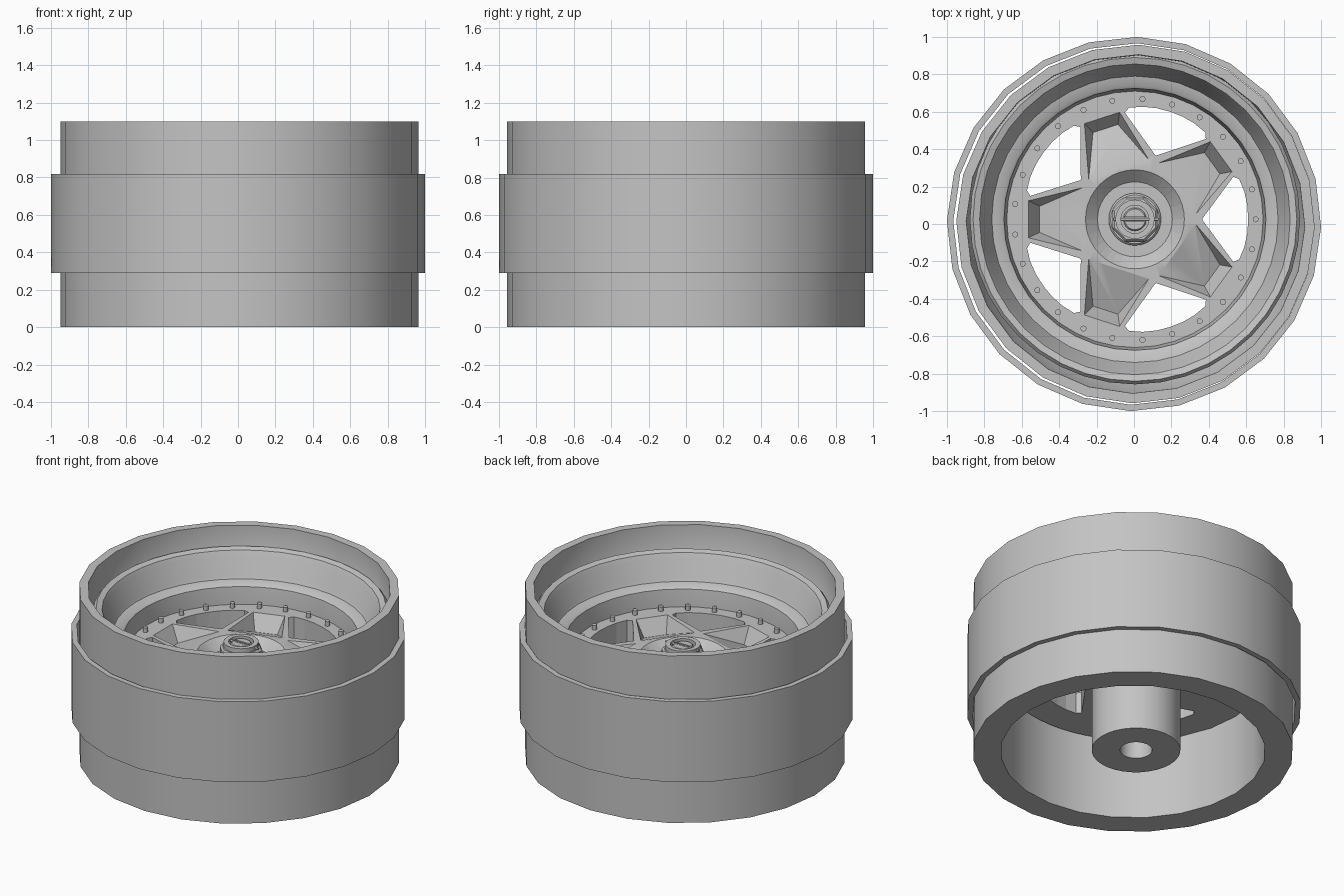
import bpy, bmesh, math
from mathutils import Matrix, Vector

cube = bpy.data.objects.get("Cube")
if cube:
    bpy.data.objects.remove(cube, do_unlink=True)

GREY = (0.55, 0.55, 0.55, 1)
mat = bpy.data.materials.new("wheel grey")
mat.use_nodes = True
mat.diffuse_color = GREY
mat.node_tree.nodes["Principled BSDF"].inputs["Base Color"].default_value = GREY

AXIS = Vector((0.005, 0.025, 0))   # centre of the rim, spokes and hub
FACE = 0.67                        # height of the spoke face
BACK = 0.53


def add(name, bm, at=AXIS):
    """Turn a bmesh into an object with the wheel material."""
    bmesh.ops.recalc_face_normals(bm, faces=bm.faces)
    me = bpy.data.meshes.new(name)
    bm.to_mesh(me)
    bm.free()
    me.materials.append(mat)
    ob = bpy.data.objects.new(name, me)
    ob.location = at
    bpy.context.collection.objects.link(ob)
    return ob


def smooth(ob, angle=30):
    bpy.ops.object.select_all(action='DESELECT')
    ob.select_set(True)
    bpy.context.view_layer.objects.active = ob
    bpy.ops.object.shade_smooth_by_angle(angle=math.radians(angle))


def ring(name, profile, sides, at=AXIS, turn=0):
    """Revolve a closed (radius, height) profile round the z axis."""
    bm = bmesh.new()
    loops = []
    for i in range(sides):
        a = math.radians(turn) + math.tau * i / sides
        loops.append([bm.verts.new((r * math.cos(a), r * math.sin(a), z)) for r, z in profile])
    n = len(profile)
    for i in range(sides):
        a, b = loops[i], loops[(i + 1) % sides]
        for j in range(n):
            k = (j + 1) % n
            bm.faces.new((a[j], b[j], b[k], a[k]))
    bmesh.ops.remove_doubles(bm, verts=bm.verts, dist=1e-5)
    ob = add(name, bm, at)
    smooth(ob)
    return ob


def hulls(name, points, turns):
    """Convex solids repeated round the axis at the given angles."""
    bm = bmesh.new()
    for t in turns:
        rot = Matrix.Rotation(math.radians(t), 3, 'Z')
        vs = [bm.verts.new(rot @ Vector(p)) for p in points]
        res = bmesh.ops.convex_hull(bm, input=vs)
        junk = [v for v in res["geom_interior"] if isinstance(v, bmesh.types.BMVert)]
        bmesh.ops.delete(bm, geom=junk, context='VERTS')
    return add(name, bm)


def polar(r, deg, z):
    a = math.radians(deg)
    return (r * math.cos(a), r * math.sin(a), z)


def cut(ob, cutter):
    mod = ob.modifiers.new("cut", 'BOOLEAN')
    mod.operation = 'DIFFERENCE'
    mod.solver = 'EXACT'
    mod.object = cutter
    cutter.hide_render = True
    bpy.context.view_layer.update()
    bpy.context.view_layer.objects.active = ob
    bpy.ops.object.modifier_apply(modifier=mod.name)
    bpy.data.objects.remove(cutter, do_unlink=True)


# Outer barrel and the wider band round its middle
ring("outer_barrel", [(0.958, 0), (0.958, 1.1), (0.905, 1.1), (0.9, 0.88), (0.79, 0.7), (0.79, 0)],
     24, Vector((0.008, 0, 0)), -1)
ring("tread_band", [(0.966, 0.29), (1, 0.29), (1, 0.82), (0.966, 0.82)], 24, Vector(), -1)

# Stepped inner rim
ring("stepped_rim", [(0.79, 0.55), (0.882, 0.7), (0.882, 0.95), (0.865, 0.97), (0.83, 0.96),
                     (0.815, 0.93), (0.775, 0.82), (0.765, 0.8), (0.715, 0.79), (0.7, 0.78),
                     (0.685, FACE), (0.685, 0.55)], 40)

# Star-shaped spoke face, cut from a plate
plate = ring("spoke_face", [(0, BACK), (0.8, BACK), (0.8, 0.58), (0.7, FACE), (0, FACE)], 60)
window = [polar(r, s * a, z) for z in (0.4, 0.8) for s in (-1, 1)
          for r, a in ((0.36, 0.5), (0.573, 23.4), (0.597, 21), (0.603, 14), (0.605, 7), (0.605, 0.5))]
cut(plate, hulls("window_cutter", window, range(0, 360, 72)))
pocket = [(x, s * y, z) for s in (-1, 1) for x, y, z in
          ((0.27, 0.173, FACE + 0.004), (0.51, 0.07, 0.57), (0.572, 0.1, FACE + 0.004),
           (0.27, 0.173, 0.75), (0.572, 0.1, 0.75))]
cut(plate, hulls("pocket_cutter", pocket, range(36, 360, 72)))
dish = [polar(r, a, z) for r, z in ((0.2, 0.61), (0.275, 0.68)) for a in range(0, 360, 9)]
cut(plate, hulls("dish_cutter", dish, [0]))
smooth(plate, 25)

# Hub tube behind the face
ring("hub_tube", [(0.096, 0), (0.265, 0), (0.265, 0.56), (0.096, 0.56)], 32)

# Centre nut: washer, faceted nut, collar, slotted shaft and pin
ring("hub_washer", [(0, 0.6), (0.14, 0.6), (0.14, 0.64), (0.13, 0.65), (0, 0.65)], 32)
ring("hub_nut", [(0.06, 0.64), (0.13, 0.64), (0.13, 0.7), (0.118, 0.715), (0.06, 0.715)], 8, turn=22.5)
ring("nut_collar", [(0.075, 0.7), (0.105, 0.7), (0.105, 0.745), (0.075, 0.745)], 20)
shaft = ring("hub_shaft", [(0, 0.64), (0.062, 0.64), (0.062, 0.73), (0.055, 0.738), (0, 0.738)], 20)
slot = [(x, y, z) for x in (-0.1, 0.1) for y in (-0.012, 0.012) for z in (0.715, 0.8)]
cut(shaft, hulls("slot_cutter", slot, [0]))
bm = bmesh.new()
bmesh.ops.create_cone(bm, cap_ends=True, segments=8, radius1=0.007, radius2=0.007, depth=0.24,
                      matrix=Matrix.Translation((0.005, 0, 0.73)) @ Matrix.Rotation(math.pi / 2, 4, 'Y'))
smooth(add("hub_pin", bm), 60)

# Ring of small bolts round the face
bm = bmesh.new()
for i in range(25):
    spot = Matrix.Translation(polar(0.645, i * 360 / 25, FACE + 0.01))
    bmesh.ops.create_cone(bm, cap_ends=True, segments=10, radius1=0.016, radius2=0.016,
                          depth=0.04, matrix=spot)
smooth(add("rim_bolts", bm), 60)
